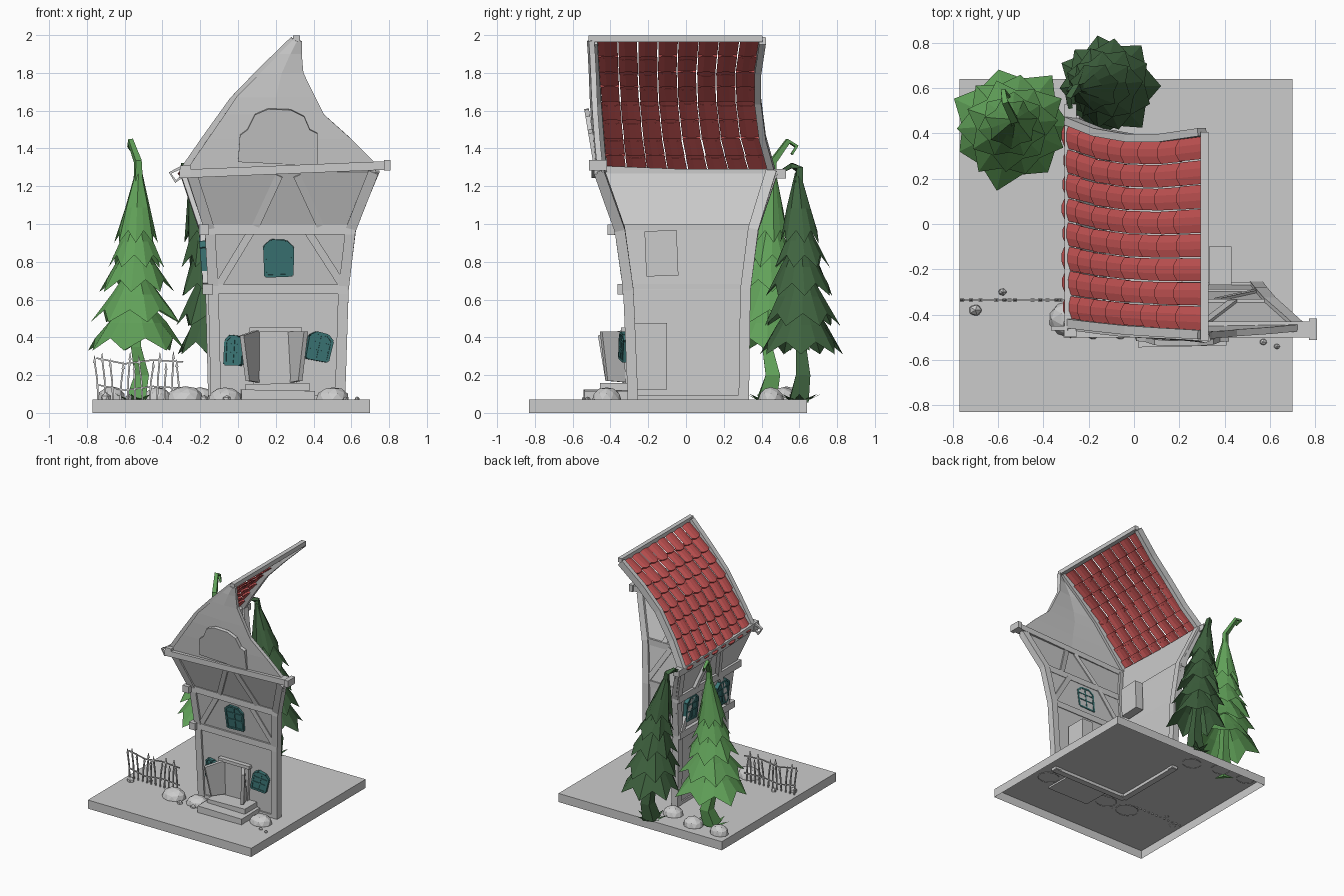
import bpy, bmesh, math, random
from mathutils import Vector, Matrix, Euler

if "Cube" in bpy.data.objects:
    bpy.data.objects.remove(bpy.data.objects["Cube"])
random.seed(4)

def material(name, rgb):
    m = bpy.data.materials.new(name)
    m.diffuse_color = (*rgb, 1)
    m.use_nodes = True
    m.node_tree.nodes["Principled BSDF"].inputs["Base Color"].default_value = m.diffuse_color
    return m

RED = material("red", (.57, .09, .09))
LIGHT = material("light_green", (.12, .36, .10))
DARK = material("dark_green", (.05, .125, .05))
TEAL = material("teal", (.045, .18, .18))

def mesh(name, verts, faces, mat=None, thick=0):
    me = bpy.data.meshes.new(name)
    me.from_pydata([tuple(v) for v in verts], [], faces)
    ob = bpy.data.objects.new(name, me)
    bpy.context.collection.objects.link(ob)
    if mat:
        me.materials.append(mat)
    if thick:
        s = ob.modifiers.new("thickness", 'SOLIDIFY')
        s.thickness, s.offset = thick, 0
    return ob

def grid(name, rows, thick=0, mat=None):
    n = len(rows[0])
    f = [(i*n+j, i*n+j+1, (i+1)*n+j+1, (i+1)*n+j) for i in range(len(rows)-1) for j in range(n-1)]
    return mesh(name, [v for r in rows for v in r], f, mat, thick)

def beam(name, pts, w, d, side=(0, 1, 0), mat=None, end=1):
    """Rectangular section swept along a path; end scales the last section."""
    pts, side, verts, faces = [Vector(p) for p in pts], Vector(side), [], []
    n = len(pts)
    for i, p in enumerate(pts):
        t = (pts[min(i+1, n-1)] - pts[max(i-1, 0)]).normalized()
        a = (side - t*side.dot(t)).normalized()
        b = t.cross(a)
        k = 1 + (end-1)*i/(n-1)
        verts += [p + a*sa*d*k/2 + b*sb*w*k/2 for sa, sb in ((-1, -1), (1, -1), (1, 1), (-1, 1))]
    for i in range(n-1):
        faces += [(4*i+j, 4*i+(j+1) % 4, 4*i+4+(j+1) % 4, 4*i+4+j) for j in range(4)]
    faces += [(3, 2, 1, 0), tuple(range(4*n-4, 4*n))]
    return mesh(name, verts, faces, mat)

def box(name, loc, size, rot=(0, 0, 0)):
    bm = bmesh.new()
    M = Matrix.Translation(loc) @ Euler(rot).to_matrix().to_4x4() @ Matrix.Diagonal((*size, 1))
    bmesh.ops.create_cube(bm, size=1, matrix=M)
    ob = mesh(name, [], [])
    bm.to_mesh(ob.data)
    return ob

def interp(table, z):
    for a, b in zip(table, table[1:]):
        if z <= b[0]:
            break
    t = (z-a[0]) / (b[0]-a[0])
    return [p + (q-p)*t for p, q in zip(a[1:], b[1:])]

# height: left x, right x, front y, back y of the flared house shell
SHELL = [(.05, -.13, .56, -.28, .33), (.65, -.145, .58, -.305, .34),
         (.97, -.165, .62, -.35, .385), (1.28, -.27, .75, -.46, .49)]

def front(u, z, out=0):
    l, r, f, b = interp(SHELL, z)
    return Vector((l + (r-l)*u, f-out, z))

def left(v, z, out=0):
    l, r, f, b = interp(SHELL, z)
    return Vector((l-out, f + (b-f)*v, z))

def fx(x, z, out=0):
    l, r, f, b = interp(SHELL, z)
    return Vector((x, f-out, z))

LEVELS = [.05, .35, .65, .81, .97, 1.12, 1.28]

# ground slab, open underneath
slab = box("ground_slab", (-.035, -.095, .035), (1.47, 1.47, .07))
bm = bmesh.new()
bm.from_mesh(slab.data)
bmesh.ops.delete(bm, geom=[f for f in bm.faces if f.normal.z < -.9], context='FACES_ONLY')
bm.to_mesh(slab.data)

# walls and gable
grid("front_wall", [[front(u, z) for u in (0, .5, 1)] for z in LEVELS], .025)
grid("left_wall", [[left(v, z) for v in (1, .5, 0)] for z in LEVELS], .025)
GABLE = [(1.29, -.27, .76, -.455), (1.45, -.16, .60, -.47), (1.58, -.07, .455, -.48),
         (1.67, -.01, .41, -.485), (1.80, .12, .345, -.49), (1.90, .22, .335, -.495), (1.97, .29, .335, -.50)]
grid("gable_wall", [[(l, y, z), ((l+r)/2, y-.01, z), (r, y, z)] for z, l, r, y in GABLE], .03)
arch = [(0, 1.33), (.42, 1.31), (.42, 1.48), (.38, 1.50), (.35, 1.57), (.28, 1.605), (.16, 1.61), (.09, 1.58), (.05, 1.50), (.01, 1.47)]
mesh("gable_panel", [(x, -.475-.05*(z-1.3)/.3, z) for x, z in arch], [tuple(range(10))], None, .025)

# timber frame
for name, fn, u in (("front_left_post", front, .02), ("front_right_post", front, .97), ("back_left_post", left, .96)):
    beam(name, [fn(u, z) for z in LEVELS], .055, .055)
for i, z in enumerate((.655, .97)):
    beam(f"front_rail_{i}", [front(0, z, .005), front(1, z, .005)], .05, .05)
    beam(f"left_rail_{i}", [left(-.09, z, .015), left(1.0, z, .015)], .055, .055, (1, 0, 0))
beam("front_sill", [front(0, .07), front(1, .07)], .05, .05)
beam("left_sill", [left(0, .07), left(1, .07)], .05, .05, (1, 0, 0))
for i, (a, b, c, d) in enumerate([(-.10, .68, .07, .96), (.55, .68, .37, .96), (.09, .98, .22, 1.26),
                                  (.44, .98, .31, 1.26)]):
    beam(f"front_brace_{i}", [fx(a, b), fx((a+c)/2, (b+d)/2), fx(c, d)], .04, .045)
for i, (a, b, c, d) in enumerate([(.04, .68, .25, .95), (.94, .68, .72, .95), (.5, .68, .5, .95), (.3, .99, .45, 1.26), (.7, .99, .58, 1.26)]):
    beam(f"left_brace_{i}", [left(a, b, .017), left(c, d, .017)], .04, .045, (1, 0, 0))
beam("eave_beam_front", [(-.31, -.465, 1.265), (.79, -.465, 1.31)], .045, .07)
box("eave_beam_cap", (.79, -.465, 1.31), (.035, .095, .055))
beam("eave_beam_left", [(-.28, -.50, 1.285), (-.28, 0, 1.265), (-.28, .53, 1.265)], .05, .055, (1, 0, 0))
beam("eave_hook", [(-.29, -.46, 1.305), (-.36, -.46, 1.27), (-.33, -.46, 1.225), (-.30, -.46, 1.25)], .015, .02)

# roof: v runs from ridge to eave, u from front to back
ROOF = [(0, .30, 1.965, -.47, .39), (.25, .13, 1.80, -.46, .365), (.5, -.02, 1.645, -.45, .365),
        (.75, -.16, 1.45, -.435, .39), (1, -.285, 1.27, -.42, .44)]

def roof(u, v, h=0):
    x, z, f, b = interp(ROOF, v)
    return Vector((x - .73*h, f + (b-f)*u, z + .68*h))

verts, faces = [], []
N = 8
for i in range(N):
    for j in range(N):
        k, wob, gap = len(verts), random.uniform(-.014, .010), random.uniform(.001, .005)
        for r in range(2):
            for s in range(4):
                t = s/3
                hump = .010*math.sin(math.pi*t)
                v = (j + r*1.08)/N + wob*r + (r and .02*math.sin(math.pi*t))
                verts.append(roof((i+t)/N + gap*(1-2*t), min(v, 1.03), hump + (.018 if r else .001)))
        # downturned lip of each tile
        verts += [verts[k+4+s] - Vector((-.010, 0, .012)) for s in range(4)]
        faces += [(k+4*r+s, k+4*r+s+4, k+4*r+s+5, k+4*r+s+1) for r in range(2) for s in range(3)]
mesh("roof_tiles", verts, faces, RED)
VS = (0, .25, .5, .75, 1)
beam("barge_front", [roof(0, v) + Vector((0, -.018, .005)) for v in VS], .055, .04)
beam("barge_back", [roof(1, v) + Vector((0, .015, .005)) for v in VS], .055, .035)
beam("ridge_beam", [(.31, -.515, 1.98), (.31, .405, 1.98)], .035, .035, (1, 0, 0))

# windows with panes and bars
def window(name, loc, w, h, rot=(0, 0, 0)):
    M = Matrix.Translation(loc) @ Euler(rot).to_matrix().to_4x4()
    out = [(-.46, -.5), (.48, -.47), (.5, .3), (.25, .48), (-.25, .5), (-.5, .33)]
    p = [M @ Vector((x*w, 0, z*h)) for x, z in out]
    mesh(name + "_pane", p, [tuple(range(6))], TEAL, .03)
    ax = M.to_3x3() @ Vector((0, 1, 0))
    for i in range(6):
        beam(f"{name}_frame_{i}", [p[i], p[(i+1) % 6]], .014, .045, ax, TEAL)
    for i, (a, b) in enumerate((((0, -.5), (0, .5)), ((-.48, -.1), (.48, -.1)), ((-.48, .2), (.48, .2)))):
        beam(f"{name}_bar_{i}", [M @ Vector((q[0]*w, 0, q[1]*h)) for q in (a, b)], .01, .042, ax, TEAL)

window("front_window", fx(.215, .82, .006), .15, .19, (.14, 0, 0))
window("door_window_left", fx(-.02, .33, .015), .09, .15, (0, .08, -.3))
window("door_window_right", fx(.43, .35, .03), .12, .14, (0, .22, .2))
window("left_window_front", left(.19, .81, .02), .15, .19, (-.08, 0, math.pi/2))
window("left_window_back", left(.76, .84, .02), .14, .19, (-.08, 0, math.pi/2))
box("left_window_recess", (-.09, -.13, .845), (.07, .17, .24), (.04, 0, 0))
box("lower_window_recess", (.38, -.185, .30), (.10, .17, .35))

# doorway with two open leaves and steps
mesh("door_panel", [(.08, -.305, .15), (.31, -.305, .15), (.33, -.32, .43), (.10, -.32, .44)], [(0, 1, 2, 3)], None, .03)
mesh("door_leaf_left", [(.11, -.30, .16), (.05, -.42, .17), (.02, -.46, .41), (.11, -.32, .44)], [(0, 1, 2, 3)], None, .025)
mesh("door_leaf_right", [(.28, -.30, .16), (.33, -.42, .17), (.36, -.45, .43), (.27, -.32, .43)], [(0, 1, 2, 3)], None, .025)
beam("door_lintel", [(.06, -.32, .44), (.34, -.32, .44)], .025, .05)
box("step_lower", (.21, -.41, .09), (.39, .26, .06), (0, .02, .02))
box("step_upper", (.21, -.37, .135), (.34, .17, .04), (0, -.02, 0))

# boulders and pebbles, cut off at the ground
def rock(name, x, y, r, h):
    bm = bmesh.new()
    bmesh.ops.create_icosphere(bm, subdivisions=2 if r > .05 else 1, radius=1)
    for v in bm.verts:
        v.co *= random.uniform(.96, 1.03)
    bmesh.ops.bisect_plane(bm, geom=bm.verts[:] + bm.edges[:] + bm.faces[:], plane_co=(0, 0, -.1), plane_no=(0, 0, -1), clear_outer=True)
    bmesh.ops.transform(bm, verts=bm.verts, matrix=Matrix.Translation((x, y, .072)) @ Matrix.Diagonal((r, r*.85, h, 1)))
    ob = mesh(name, [], [])
    bm.to_mesh(ob.data)

for i, (x, y, r, h) in enumerate([(-.28, -.42, .095, .07), (-.07, -.42, .09, .065), (.50, -.42, .09, .065), (-.67, .53, .075, .07),
                                  (-.43, .52, .08, .065), (-.2, .45, .08, .065), (-.18, -.49, .025, .025), (-.06, -.49, .025, .02),
                                  (-.70, -.38, .032, .04), (-.58, -.30, .02, .03), (.57, -.52, .018, .015), (.63, -.54, .015, .015)]):
    rock(f"rock_{i}", x, y, r, h)

# crooked fence
for i in range(12):
    x = -.74 + i*.039
    h = random.uniform(.22, .34)
    lean = random.uniform(-.02, .02)
    beam(f"fence_picket_{i}", [(x, -.335, .06), (x+lean*.3, -.335, h*.6), (x+lean, -.335, h-.02)], .009, .009)
    beam(f"fence_tip_{i}", [(x+lean, -.335, h-.03), (x+lean, -.335, h-.015), (x+lean, -.335, h+.01)], .018, .012, end=.1)
for i, z in enumerate((.13, .27)):
    beam(f"fence_rail_{i}", [(-.75, -.335, z+.02), (-.6, -.335, z-.01), (-.45, -.335, z+.01), (-.29, -.335, z)], .008, .008)

# fir trees: crooked trunk, stacked jagged skirts, curled tip
def tree(name, spine, tiers, hook, mat):
    at = lambda z: Vector((*interp(spine, z), z))
    zs = [s[0] for s in spine]
    trunk = [at(z) for z in zs[:-1]]
    trunk[1] += Vector((.02, .03, 0))
    beam(name + "_trunk", trunk, .10, .10, mat=mat, end=.3)
    for k, (lo, hi, r) in enumerate(tiers):
        n, verts = 7, []
        top, low = at(hi), at(lo)
        for ring in range(3):
            for s in range(2*n):
                a = math.pi*s/n + k*.5
                spike = s % 2 == 0
                q = (.14, .58, 1)[ring] * r * (random.uniform(.95, 1.1) if spike else (.95 if ring < 2 else .82))
                c = top.lerp(low, (0, .55, 1)[ring])
                dz = (-.03 if spike else .035) if ring == 2 else 0
                verts.append(c + Vector((q*math.cos(a), q*math.sin(a), dz)))
        m = 2*n
        f = [(i*m+s, (i+1)*m+s, (i+1)*m+(s+1) % m, i*m+(s+1) % m) for i in range(2) for s in range(m)]
        mesh(f"{name}_skirt_{k}", verts, f + [tuple(range(m))], mat)
    beam(name + "_tip", [at(tiers[-1][1]-.06)] + hook, .04, .04, (1, .3, 0), mat, .3)
    base = at(.07)
    for k in range(7):
        a = k*.9
        d = Vector((math.cos(a), math.sin(a), 0))
        s = Vector((-d.y, d.x, 0))*.025
        mesh(f"{name}_grass_{k}", [base+d*.05+s, base+d*.05-s, base+d*.12+Vector((0, 0, .03))], [(0, 1, 2)], mat)

tree("light_tree", [(.07, -.54, .43), (.2, -.53, .43), (.35, -.54, .43), (.9, -.54, .44), (1.3, -.525, .46)],
     [(.36, .62, .265), (.51, .77, .23), (.67, .92, .19), (.80, 1.04, .15), (.93, 1.28, .115)],
     [(-.53, .46, 1.33), (-.57, .54, 1.44), (-.575, .585, 1.41), (-.55, .56, 1.37)], LIGHT)
tree("dark_tree", [(.07, -.11, .60), (.2, -.11, .59), (.35, -.11, .61), (.8, -.15, .61), (1.3, -.25, .59)],
     [(.34, .62, .22), (.49, .77, .205), (.65, .92, .175), (.80, 1.05, .14), (.93, 1.27, .11)],
     [(-.25, .60, 1.29), (-.29, .56, 1.31), (-.28, .51, 1.28), (-.27, .52, 1.25)], DARK)
